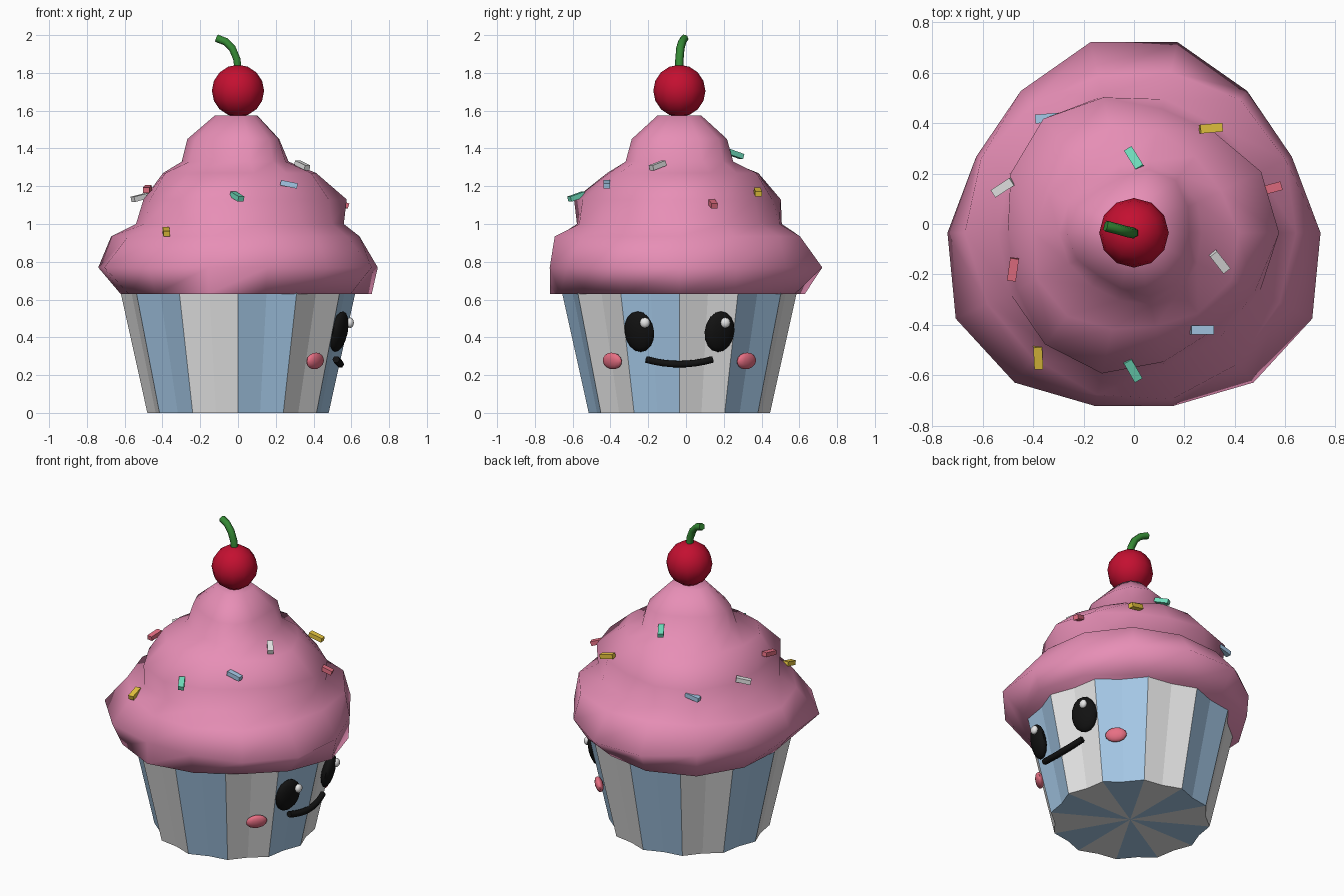
import bpy, bmesh, math
from mathutils import Matrix, Vector

if "Cube" in bpy.data.objects:
    bpy.data.objects.remove(bpy.data.objects["Cube"])

CY = -0.035  # y of the cake's axis


def mat(name, r, g, b):
    m = bpy.data.materials.new(name)
    m.diffuse_color = (r, g, b, 1)
    m.use_nodes = True
    m.node_tree.nodes["Principled BSDF"].inputs["Base Color"].default_value = m.diffuse_color
    return m


PINK = mat("frosting_pink", .82, .28, .48)
CHERRY = mat("cherry_red", .55, .005, .03)
GREEN = mat("stem_green", .035, .25, .035)
WHITE = mat("white", .83, .83, .83)
BLUE = mat("pale_blue", .40, .62, .85)
BLACK = mat("black", .006, .006, .006)
ROSE = mat("rose", .80, .16, .23)
YELLOW = mat("yellow", .80, .56, .05)
TEAL = mat("teal", .16, .72, .50)


def finish(bm, name, mats, smooth=None):
    bmesh.ops.recalc_face_normals(bm, faces=bm.faces)
    me = bpy.data.meshes.new(name)
    bm.to_mesh(me)
    bm.free()
    ob = bpy.data.objects.new(name, me)
    bpy.context.collection.objects.link(ob)
    for m in mats:
        me.materials.append(m)
    if smooth:
        bpy.ops.object.select_all(action='DESELECT')
        ob.select_set(True)
        bpy.context.view_layer.objects.active = ob
        bpy.ops.object.shade_smooth_by_angle(angle=math.radians(smooth))
    return ob


def ball(name, loc, size, m, rot=Matrix(), seg=12, rings=8):
    bm = bmesh.new()
    bmesh.ops.create_uvsphere(bm, u_segments=seg, v_segments=rings, radius=1)
    bm.transform(Matrix.Translation(loc) @ rot @ Matrix.Diagonal((*size, 1)))
    return finish(bm, name, [m], 60)


def tube(name, pts, radius, m):
    cu = bpy.data.curves.new(name, 'CURVE')
    cu.dimensions = '3D'
    cu.bevel_depth, cu.bevel_resolution, cu.use_fill_caps = radius, 1, True
    sp = cu.splines.new('POLY')
    sp.points.add(len(pts) - 1)
    for p, c in zip(sp.points, pts):
        p.co = (*c, 1)
    ob = bpy.data.objects.new(name, cu)
    bpy.context.collection.objects.link(ob)
    cu.materials.append(m)
    bpy.ops.object.select_all(action='DESELECT')
    ob.select_set(True)
    bpy.context.view_layer.objects.active = ob
    bpy.ops.object.convert(target='MESH')


def cup_r(z):
    return .48 + .222 * z


# Pleated wrapper: 12 stripes, each folded inward along its middle
bm = bmesh.new()
N = 24
rings = []
for z in (0, .64):
    ring = []
    for i in range(N):
        a = math.tau * i / N
        r = cup_r(z) * (.94 if i % 2 else 1)
        ring.append(bm.verts.new((r * math.cos(a), CY + r * math.sin(a), z)))
    rings.append(ring)
mid = bm.verts.new((0, CY, 0))
for i in range(N):
    j = (i + 1) % N
    for f in (bm.faces.new((rings[0][i], rings[0][j], rings[1][j], rings[1][i])),
              bm.faces.new((mid, rings[0][j], rings[0][i]))):
        f.material_index = (i // 2) % 2
bm.faces.new(rings[1])
finish(bm, "wrapper", [WHITE, BLUE])

# Swirled frosting: three-lobed rings whose lobes turn with height
bm = bmesh.new()
N = 14
rings = []
for z, r0, amp, ph in ((.63, .665, .045, -17), (.77, .74, .046, 90), (.935, .657, .02, 225),
                       (1.0, .55, .01, 0), (1.13, .538, .04, -20), (1.27, .405, .025, 70),
                       (1.33, .283, .015, 180), (1.45, .243, .025, 180), (1.575, .112, .01, 180)):
    ring = []
    for i in range(N):
        a = math.tau * i / N
        r = r0 + amp * math.cos(3 * a + math.radians(ph))
        ring.append(bm.verts.new((r * math.cos(a), CY + r * math.sin(a), z)))
    rings.append(ring)
for lo, hi in zip(rings, rings[1:]):
    for i in range(N):
        j = (i + 1) % N
        bm.faces.new((lo[i], lo[j], hi[j], hi[i]))
bm.faces.new(rings[0])
bm.faces.new(rings[-1])
finish(bm, "frosting", [PINK], 75)

# Cherry and stem
ball("cherry", (0, CY, 1.705), (.138, .138, .138), CHERRY)
tube("cherry_stem", [(0, CY, 1.80), (-.005, CY, 1.87), (-.03, -.03, 1.93),
                     (-.065, -.02, 1.965), (-.112, -.008, 1.983)], .022, GREEN)

# Face on the +x side
tilt = Matrix.Rotation(math.radians(12.5), 4, 'Y')


def on_cup(dy, z, out=0):
    r = cup_r(z)
    return Vector((math.sqrt(r * r - dy * dy) + out, CY + dy, z))


for s, side in ((-1, "front"), (1, "back")):
    for part, dy, z, size, m in (("eye", .2125, .43, (.038, .085, .11), BLACK),
                                 ("cheek", .355, .275, (.025, .065, .045), ROSE)):
        p = on_cup(s * dy, z)
        rot = Matrix.Rotation(math.atan2(s * dy, p.x), 4, 'Z') @ tilt
        ball(f"{side}_{part}", p, size, m, rot)
    ball(f"{side}_eye_shine", on_cup(s * .2125 + .03, .477, .037),
         (.02, .028, .028), WHITE, seg=8, rings=6)
tube("mouth", [on_cup(.175 * t / 4, .258 + .025 * (t / 4) ** 2, .005)
               for t in range(-4, 5)], .02, BLACK)

# Sprinkles: x, y, z, heading in degrees, colour
for k, (x, y, z, h, m) in enumerate((
        (.27, -.42, 1.21, 0, BLUE), (.34, -.15, 1.31, -52, WHITE), (-.005, -.58, 1.145, -60, TEAL),
        (-.38, -.53, .96, -87, YELLOW), (-.48, -.18, 1.185, 82, ROSE), (-.52, .145, 1.14, 33, WHITE),
        (-.345, .42, 1.09, 5, BLUE), (0, .26, 1.37, -58, TEAL), (.305, .38, 1.17, 5, YELLOW),
        (.54, .14, 1.11, 15, ROSE))):
    head = math.radians(h)
    # the end nearer the axis sits a little higher
    slope = (x * math.cos(head) + (y - CY) * math.sin(head)) / math.hypot(x, y - CY)
    bm = bmesh.new()
    bmesh.ops.create_cube(bm, size=1)
    bm.transform(Matrix.Translation((x, y, z)) @ Matrix.Rotation(head, 4, 'Z')
                 @ Matrix.Rotation(slope * .35, 4, 'Y') @ Matrix.Diagonal((.09, .035, .028, 1)))
    finish(bm, f"sprinkle_{k + 1}", [m])
